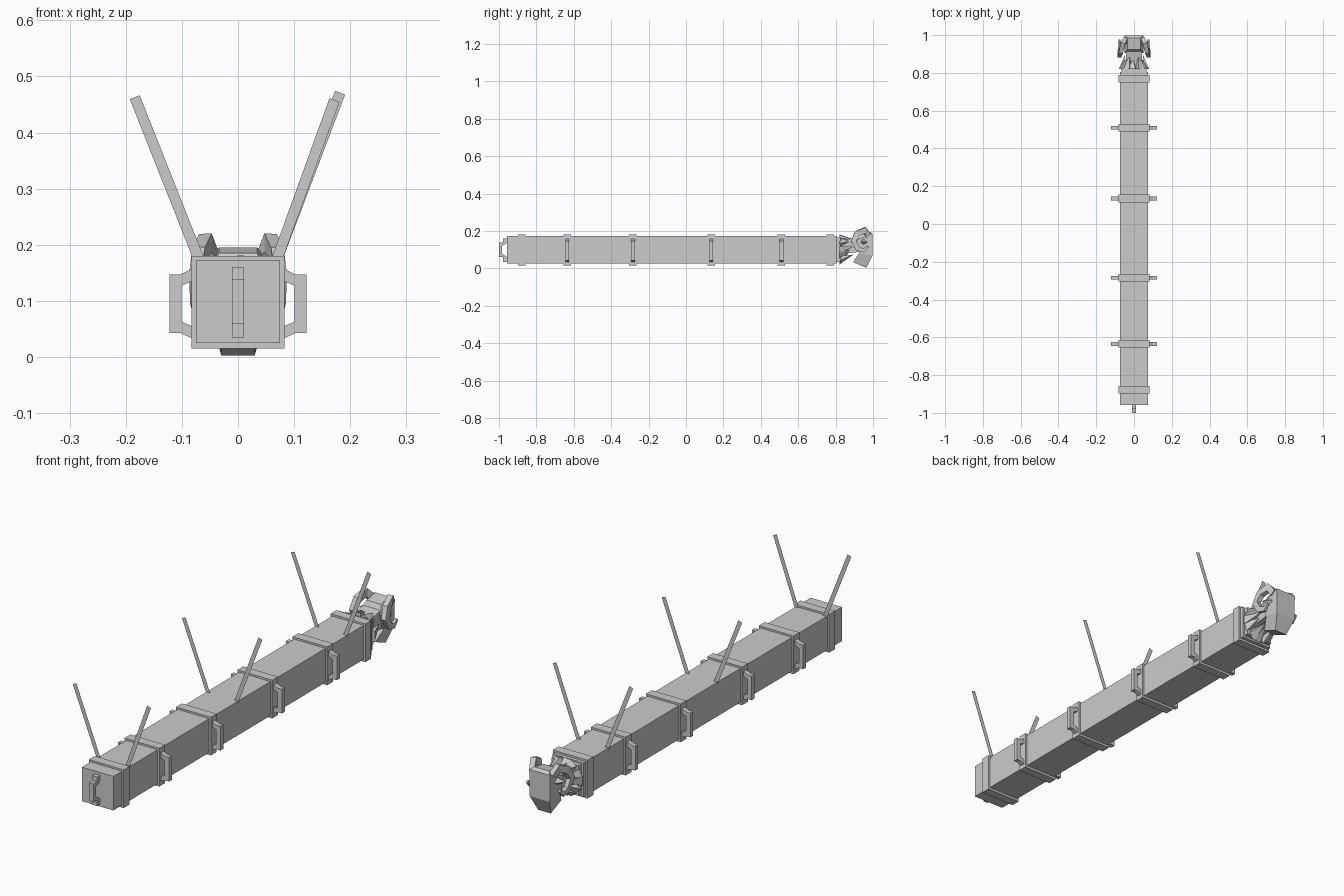
import bpy, bmesh, math
from mathutils import Vector

if "Cube" in bpy.data.objects:
    bpy.data.objects.remove(bpy.data.objects["Cube"])


def make(name, verts, faces):
    me = bpy.data.meshes.new(name)
    me.from_pydata(verts, [], faces)
    bm = bmesh.new()
    bm.from_mesh(me)
    bmesh.ops.recalc_face_normals(bm, faces=bm.faces)
    bm.to_mesh(me)
    bm.free()
    ob = bpy.data.objects.new(name, me)
    bpy.context.collection.objects.link(ob)
    return ob


def skin(name, rings):
    n = len(rings[0])
    verts = [tuple(v) for r in rings for v in r]
    faces = [(k * n + i, k * n + (i + 1) % n, (k + 1) * n + (i + 1) % n, (k + 1) * n + i)
             for k in range(len(rings) - 1) for i in range(n)]
    faces += [tuple(range(n)), tuple(range(len(verts) - n, len(verts)))]
    return make(name, verts, faces)


def box(name, x0, x1, y0, y1, z0, z1):
    def ring(y):
        return [(x0, y, z0), (x1, y, z0), (x1, y, z1), (x0, y, z1)]
    return skin(name, [ring(y0), ring(y1)])


def frame_handle(name, outline, half, place):
    # outline is the open C shaped profile in (outward, z), swept across its width
    return skin(name, [[place(o, w, z) for o, z in outline] for w in (-half, half)])


# Main beam and straps
box("beam", -.075, .075, -.957, .805, .025, .172)
strap_y = [-.878, -.635, -.284, .135, .51, .77]
for y in strap_y:
    box("strap", -.083, .083, y - .02, y + .02, .015, .18)

# Carrying handles on the sides
side_c = [(.082, .033), (.103, .043), (.122, .043), (.122, .147), (.103, .147), (.082, .157),
          (.082, .135), (.101, .127), (.101, .063), (.082, .055)]
for y in strap_y[1:5]:
    for s in (-1, 1):
        frame_handle("side_handle", side_c, .01, lambda o, w, z: (s * o, y + w, z))

# Handle on the front end
front_c = [(.955, .035), (.978, .035), (.978, .06), (1.0, .06), (1.0, .139), (.978, .139),
           (.978, .16), (.955, .16), (.955, .137), (.983, .12), (.983, .078), (.955, .058)]
frame_handle("front_handle", front_c, .011, lambda o, w, z: (w, -o, z))

# Flat hanging straps, leaning outward
for i, y in enumerate((-.852, -.107, .636)):
    for s in (-1, 1):
        tx, tz = (.184, .463) if s < 0 else (.172, .458) if i == 0 else (.182, .471)
        a, b = Vector((s * .066, y, .165)), Vector((s * tx, y, tz))
        d = (b - a).normalized()
        n = Vector((d.z, 0, -d.x)) * .0095
        make("hanging_strap", [a - n, a + n, b + n, b - n], [(0, 1, 2, 3)])

# Neck behind the head
skin("neck", [[(-w, y, z0), (w, y, z0), (w, y, z1), (-w, y, z1)]
              for w, y, z0, z1 in ((.05, .80, .055, .155), (.042, .86, .08, .155),
                                   (.042, .94, .09, .17))])

# Collar plate and fur spikes round the neck
box("collar", -.065, .065, .80, .825, .035, .165)
for k in range(12):
    t = math.tau * (k + .25 * (k % 2)) / 12
    r = Vector((math.cos(t), 0, math.sin(t)))
    p = Vector((-r.z, 0, r.x))
    c = Vector((0, .82, .10)) + r * .062
    tip = Vector((0, .875 if k % 2 else .895, .115)) + r * .048
    base = [c + p * .02 + r * .018, c - p * .02 + r * .018,
            c - p * .02 - r * .01, c + p * .02 - r * .01]
    make("neck_spike", base + [tip], [(0, 1, 2, 3), (0, 1, 4), (1, 2, 4), (2, 3, 4), (3, 0, 4)])

# Ram head: crown narrowing into a downward muzzle
skin("head", [[(-w, y0, z0), (w, y0, z0), (w, y1, z1), (-w, y1, z1)]
              for w, y0, z0, y1, z1 in ((.034, .925, .185, .985, .195),
                                        (.05, .905, .15, .998, .185),
                                        (.048, .925, .08, .998, .07),
                                        (.03, .893, .033, .965, .003))])

# Curled horns and ears
path = [(.045, .975, .175), (.058, .955, .203), (.07, .915, .185), (.077, .897, .145),
        (.076, .918, .105), (.075, .95, .095), (.077, .972, .115)]
width = [.016, .017, .016, .015, .013, .011, .006]
for s in (-1, 1):
    pts = [Vector((s * x, y, z)) for x, y, z in path]
    rings = []
    for i, c in enumerate(pts):
        d = (pts[min(i + 1, 6)] - pts[max(i - 1, 0)]).normalized()
        u = Vector((1, 0, 0))
        u = (u - d * u.dot(d)).normalized()
        v = d.cross(u)
        h = width[i]
        rings.append([c + u * a * h * .7 + v * b * h
                      for a, b in ((1, 1), (-1, 1), (-1, -1), (1, -1))])
    skin("horn", rings)
    make("ear", [(s * .045, .95, .16), (s * .045, .975, .14), (s * .045, .95, .125),
                 (s * .08, .935, .14)], [(0, 1, 2), (0, 1, 3), (1, 2, 3), (2, 0, 3)])
